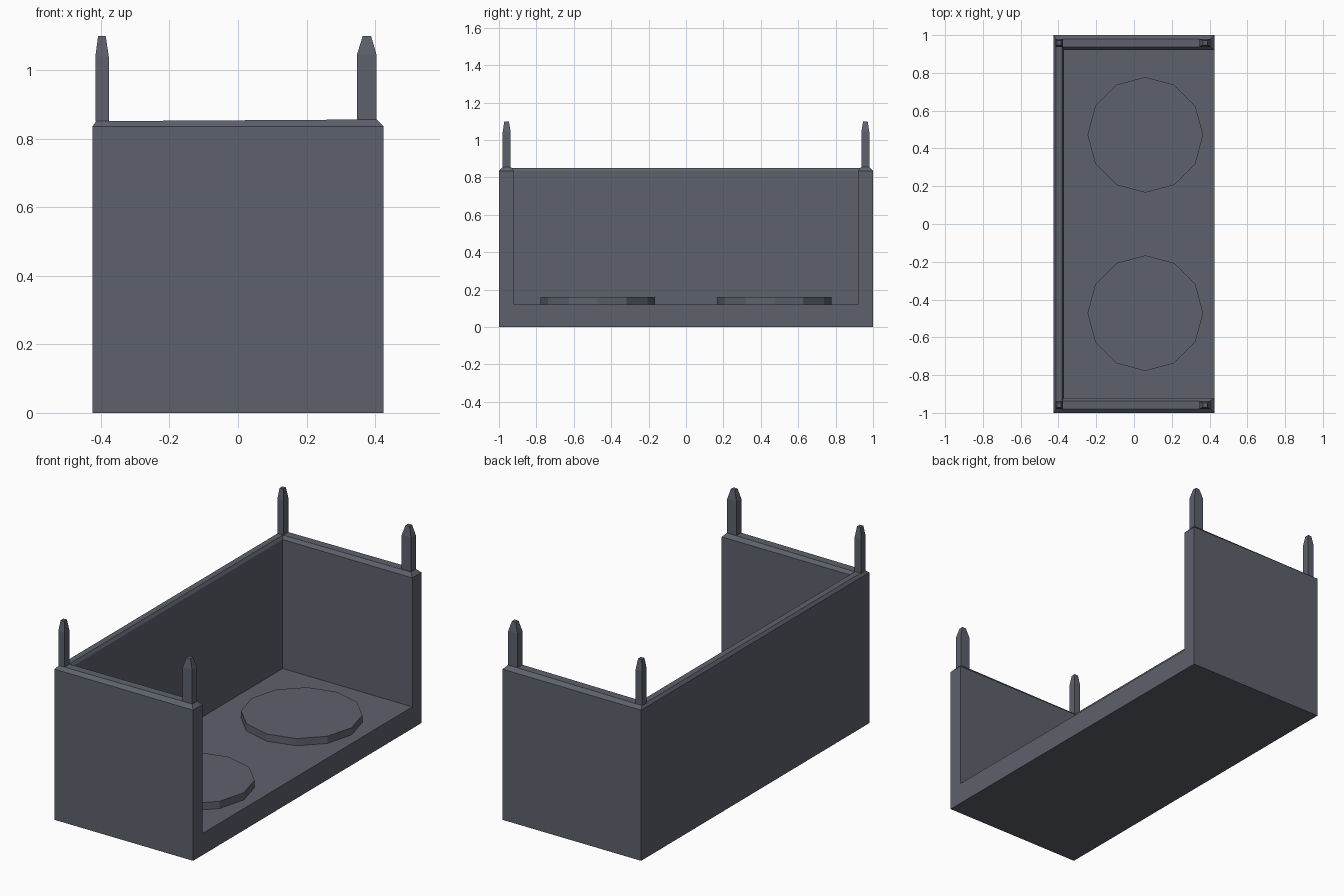
import bpy, bmesh, math

if "Cube" in bpy.data.objects:
    bpy.data.objects.remove(bpy.data.objects["Cube"])


def finish(bm, name):
    bmesh.ops.recalc_face_normals(bm, faces=bm.faces[:])
    me = bpy.data.meshes.new(name)
    bm.to_mesh(me)
    bm.free()
    ob = bpy.data.objects.new(name, me)
    bpy.context.collection.objects.link(ob)
    mat = bpy.data.materials.get("slate") or bpy.data.materials.new("slate")
    mat.diffuse_color = (0.11, 0.12, 0.15, 1)
    mat.use_nodes = True
    mat.node_tree.nodes["Principled BSDF"].inputs["Base Color"].default_value = mat.diffuse_color
    me.materials.append(mat)
    return ob


# Open-sided box: U-shaped walls with a chamfered rim around a thick floor
X, Y, XI, YI = 0.425, 1.0, -0.37, 0.92
outline = [(X, -Y), (-X, -Y), (-X, Y), (X, Y), (X, YI), (XI, YI), (XI, -YI), (X, -YI)]
xr, yr, xir, yir = 0.405, 0.98, -0.38, 0.936
rim = [(xr, -yr), (-0.413, -yr), (-0.413, yr), (xr, yr),
       (xr, yir), (xir, yir), (xir, -yir), (xr, -yir)]
bm = bmesh.new()
low = [bm.verts.new((x, y, 0 if i < 4 else 0.12)) for i, (x, y) in enumerate(outline)]
mid = [bm.verts.new((x, y, 0.835)) for x, y in outline]
top = [bm.verts.new((x, y, 0.856 if x > 0 else 0.851)) for x, y in rim]
for i in (0, 1, 2, 4, 5, 6):
    bm.faces.new((low[i], low[i + 1], mid[i + 1], mid[i]))
bm.faces.new(low[:4])
bm.faces.new(low[4:])
bm.faces.new((low[0], low[3], mid[3], mid[4], low[4], low[7], mid[7], mid[0]))
for i in range(8):
    j = (i + 1) % 8
    bm.faces.new((mid[i], mid[j], top[j], top[i]))
for q in ((0, 1, 6, 7), (1, 2, 5, 6), (2, 3, 4, 5)):
    bm.faces.new([top[k] for k in q])
finish(bm, "open_box")

# Two raised twelve-sided discs on the floor
for n, side in (("front", -1), ("back", 1)):
    bm = bmesh.new()
    bmesh.ops.create_cone(bm, cap_ends=True, segments=12, radius1=0.306,
                          radius2=0.306, depth=0.04)
    bmesh.ops.translate(bm, verts=bm.verts[:], vec=(0.06, 0.472 * side, 0.14))
    finish(bm, n + "_floor_disc")


# Corner posts with tapered tips
def post(name, x0, x1, t0, t1, z_shoulder, side):
    bm = bmesh.new()
    levels = ((x0, x1, 0.938, 0.98, 0.85), (x0, x1, 0.938, 0.98, z_shoulder),
              (t0, t1, 0.947, 0.971, 1.1))
    rings = [[bm.verts.new((x, side * y, z)) for x, y in ((a, c), (b, c), (b, d), (a, d))]
             for a, b, c, d, z in levels]
    for r, s in zip(rings, rings[1:]):
        for i in range(4):
            j = (i + 1) % 4
            bm.faces.new((r[i], r[j], s[j], s[i]))
    bm.faces.new(rings[0])
    bm.faces.new(rings[-1])
    finish(bm, name)


for n, side in (("front", -1), ("back", 1)):
    post(n + "_left_post", -0.416, -0.377, -0.408, -0.386, 1.04, side)
    post(n + "_right_post", 0.347, 0.404, 0.364, 0.388, 1.045, side)
